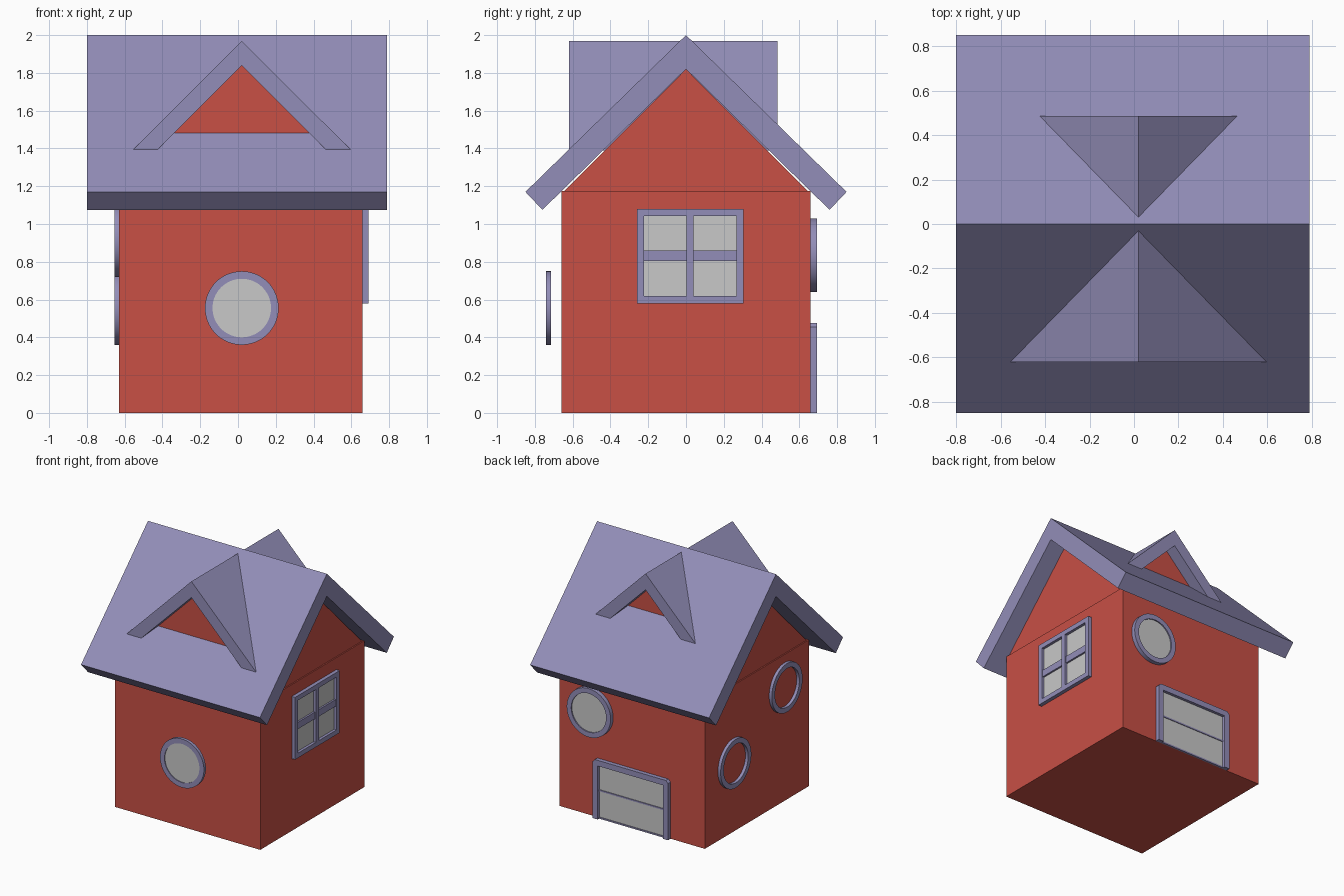
import bpy, bmesh, math
from mathutils import Matrix, Vector

cube = bpy.data.objects.get("Cube")
if cube:
    bpy.data.objects.remove(cube, do_unlink=True)


def material(name, rgb):
    m = bpy.data.materials.new(name)
    m.use_nodes = True
    m.diffuse_color = (*rgb, 1)
    m.node_tree.nodes["Principled BSDF"].inputs["Base Color"].default_value = (*rgb, 1)
    return m


RED = material("wall red", (0.58, 0.08, 0.06))
PURPLE = material("roof lavender", (0.29, 0.27, 0.48))
GLASS = material("pane grey", (0.58, 0.58, 0.58))


def finish(name, bm, mat, smooth=False):
    bmesh.ops.recalc_face_normals(bm, faces=bm.faces)
    me = bpy.data.meshes.new(name)
    bm.to_mesh(me)
    bm.free()
    me.materials.append(mat)
    ob = bpy.data.objects.new(name, me)
    bpy.context.scene.collection.objects.link(ob)
    if smooth:
        bpy.ops.object.select_all(action="DESELECT")
        ob.select_set(True)
        bpy.context.view_layer.objects.active = ob
        bpy.ops.object.shade_smooth_by_angle(angle=math.radians(35))
    return ob


def box(name, lo, hi, mat):
    bm = bmesh.new()
    lo, hi = Vector(lo), Vector(hi)
    bmesh.ops.create_cube(bm, size=1, matrix=Matrix.Translation((lo + hi) / 2)
                          @ Matrix.Diagonal((*(hi - lo), 1)))
    return finish(name, bm, mat)


def prism(name, points, start, end, axis, mat):
    """Extrude a (horizontal, z) outline along x or y."""
    bm = bmesh.new()
    place = (lambda a, z, d: (d, a, z)) if axis == "x" else (lambda a, z, d: (a, d, z))
    face = bm.faces.new([bm.verts.new(place(a, z, start)) for a, z in points])
    out = bmesh.ops.extrude_face_region(bm, geom=[face])
    verts = [g for g in out["geom"] if isinstance(g, bmesh.types.BMVert)]
    bmesh.ops.translate(bm, verts=verts, vec=Vector(place(0, 0, end - start)))
    return finish(name, bm, mat)


def chevron(c, apex, outer, foot, inner, inner_foot, inner_apex):
    return [(c, apex), (c + outer, foot), (c + inner, inner_foot), (c, inner_apex),
            (c - inner, inner_foot), (c - outer, foot)]


def round_window(name, center, rot, depth, pane):
    """Flat ring whose back touches center, opening along the rotated z axis."""
    place = Matrix.Translation(center) @ rot
    n, loops = 64, []
    bm = bmesh.new()
    for r, z in ((0.195, 0), (0.195, depth), (0.155, depth), (0.155, 0)):
        loops.append([bm.verts.new(place @ Vector((r * math.cos(t), r * math.sin(t), z)))
                      for t in (math.tau * i / n for i in range(n))])
    for k in range(4):
        a, b = loops[k], loops[(k + 1) % 4]
        for i in range(n):
            j = (i + 1) % n
            bm.faces.new((a[i], a[j], b[j], b[i]))
    finish(name + "_ring", bm, PURPLE, True)
    if pane:
        bm = bmesh.new()
        bmesh.ops.create_cone(bm, cap_ends=True, segments=n, radius1=0.156, radius2=0.156,
                              depth=0.008, matrix=place @ Matrix.Translation((0, 0, depth * 0.6)))
        finish(name + "_pane", bm, GLASS, True)


# Walls and slightly recessed gables
box("walls", (-0.63, -0.66, 0), (0.66, 0.66, 1.175), RED)
prism("gable", [(-0.65, 1.17), (0.65, 1.17), (0, 1.82)], -0.62, 0.65, "x", RED)

# Main roof
prism("roof", chevron(0, 2.0, 0.85, 1.17, 0.76, 1.075, 1.82), -0.8, 0.79, "x", PURPLE)

# Dormer running through the roof from front to back
prism("dormer_roof", chevron(0.02, 1.97, 0.58, 1.39, 0.45, 1.39, 1.84), -0.62, 0.485, "y", PURPLE)
prism("dormer_wall", [(-0.43, 1.39), (0.47, 1.39), (0.02, 1.84)], -0.53, 0.39, "y", RED)

# Round windows on the front, back and right-hand wall
to_front = Matrix.Rotation(math.pi / 2, 4, "X")
to_back = Matrix.Rotation(-math.pi / 2, 4, "X")
to_side = Matrix.Rotation(-math.pi / 2, 4, "Y")
round_window("front_window", (0.02, -0.715, 0.555), to_front, 0.025, True)
round_window("back_window", (0.38, 0.66, 0.835), to_back, 0.033, True)
round_window("side_window_low", (-0.63, 0.3, 0.555), to_side, 0.024, False)
round_window("side_window_high", (-0.63, -0.35, 0.915), to_side, 0.024, False)

# Square window with four panes
y0, y1, z0, z1, w = -0.26, 0.305, 0.58, 1.08, 0.038
box("square_window_panes", (0.655, y0 + 0.01, z0 + 0.01), (0.668, y1 - 0.01, z1 - 0.01), GLASS)
for name, a, b in (("left_stile", y0, y0 + w), ("right_stile", y1 - w, y1), ("mullion", 0.003, 0.04)):
    box("square_window_" + name, (0.655, a, z0), (0.69, b, z1), PURPLE)
for name, a, b, x in (("sill", z0, z0 + w, 0.69), ("head", z1 - w, z1, 0.69), ("bar", 0.805, 0.86, 0.682)):
    box("square_window_" + name, (0.655, y0 + w, a), (x, y1 - w, b), PURPLE)

# Garage door with frame and thin rails
gx0, gx1, gz, j = -0.325, 0.345, 0.475, 0.045
box("garage_panel", (gx0 + 0.01, 0.655, 0.002), (gx1 - 0.01, 0.67, gz - 0.01), GLASS)
box("garage_jamb_right", (gx0, 0.655, 0), (gx0 + j, 0.693, gz - j), PURPLE)
box("garage_jamb_left", (gx1 - j, 0.655, 0), (gx1, 0.693, gz - j), PURPLE)
c = 0.02
prism("garage_head", [(gx0, gz - j), (gx1, gz - j), (gx1, gz - c), (gx1 - c, gz),
                      (gx0 + c, gz), (gx0, gz - c)], 0.655, 0.693, "y", PURPLE)
for name, z in (("middle", 0.22), ("bottom", 0.0)):
    box("garage_rail_" + name, (gx0 + j, 0.655, z), (gx1 - j, 0.675, z + 0.012), PURPLE)
